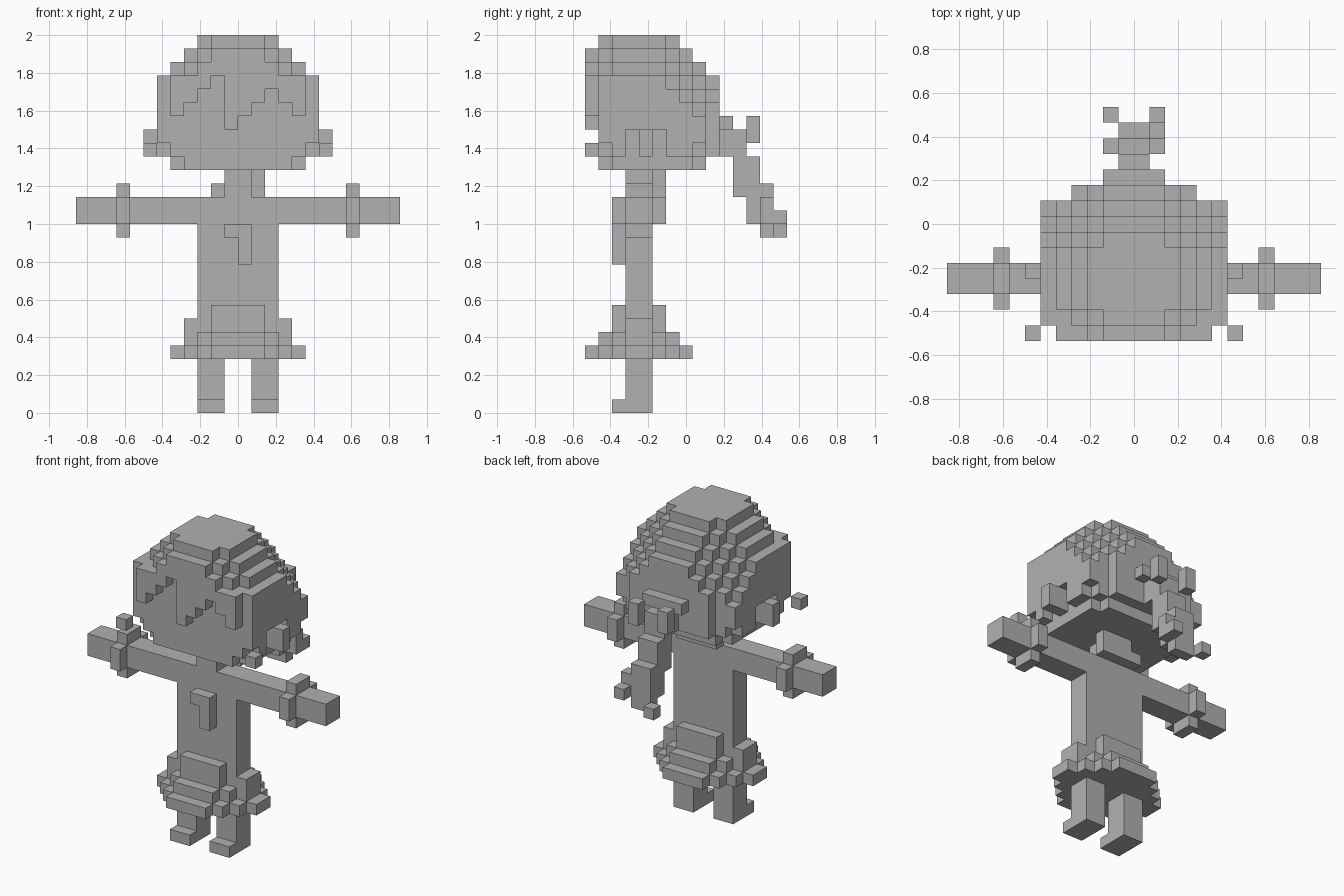
import bpy, bmesh
from mathutils import Vector

if "Cube" in bpy.data.objects:
    bpy.data.objects.remove(bpy.data.objects["Cube"])

U = 2 / 28          # edge length of one cube
Y0 = -7.5           # front of the cube grid, in cubes

grey = bpy.data.materials.new("plain grey")
grey.diffuse_color = (0.44, 0.44, 0.44, 1)
grey.use_nodes = True
grey.node_tree.nodes["Principled BSDF"].inputs["Base Color"].default_value = grey.diffuse_color


def box(x0, x1, y0, y1, z0, z1):
    return {(x, y, z) for x in range(x0, x1) for y in range(y0, y1) for z in range(z0, z1)}


def mirror(cells):
    return cells | {(-x - 1, y, z) for x, y, z in cells}


def layer(z0, z1, y0, widths):
    """Stack of rows from front to back, each with its own half width."""
    return set().union(*(box(-w, w, y0 + i, y0 + i + 1, z0, z1) for i, w in enumerate(widths)))


def build(name, cells):
    """Make a mesh from the exposed sides of a set of cubes."""
    bm = bmesh.new()
    verts = {}

    def vert(p):
        if p not in verts:
            verts[p] = bm.verts.new((p[0] * U, (p[1] + Y0) * U, p[2] * U))
        return verts[p]

    for c in cells:
        for axis in range(3):
            for side in (0, 1):
                n = list(c)
                n[axis] += 1 if side else -1
                if tuple(n) in cells:
                    continue
                a, b = (axis + 1) % 3, (axis + 2) % 3
                ring = []
                for da, db in ((0, 0), (1, 0), (1, 1), (0, 1)):
                    p = list(c)
                    p[axis] += side
                    p[a] += da
                    p[b] += db
                    ring.append(vert(tuple(p)))
                bm.faces.new(ring if side else ring[::-1])
    me = bpy.data.meshes.new(name)
    bm.to_mesh(me)
    bm.free()
    me.materials.append(grey)
    ob = bpy.data.objects.new(name, me)
    bpy.context.collection.objects.link(ob)


# Legs with feet, torso, neck and arms
build("body", mirror(box(1, 3, 3, 5, 0, 4) | box(1, 3, 2, 3, 0, 1)
                     | box(0, 3, 3, 5, 4, 16) | box(0, 1, 3, 5, 16, 18)
                     | box(3, 12, 3, 5, 14, 16)))

# Cross-shaped cuffs around the arms
build("cuffs", mirror((box(8, 9, 2, 6, 14, 16) | box(8, 9, 3, 5, 13, 17)) - box(8, 9, 3, 5, 14, 16)))

# Tie on the chest
build("tie", box(-1, 1, 2, 3, 13, 14) | box(0, 1, 2, 3, 11, 13))

# Skirt in stepped rings, hollow where the torso passes
skirt = (layer(4, 5, 0, (2, 3, 4, 5, 5, 4, 3, 2))
         | layer(5, 6, 1, (2, 3, 4, 4, 3, 2))
         | layer(6, 7, 2, (2, 4, 4, 2))
         | layer(7, 8, 2, (2, 2, 2, 2)))
build("skirt", skirt - box(-3, 3, 3, 5, 4, 8))

# Head: stepped chin, straight sides, domed crown receding at the back
head = (layer(18, 19, 1, (4, 5, 5, 5, 5, 5, 5, 4))
        | layer(19, 20, 1, (5, 6, 6, 6, 6, 6, 6, 5, 4))
        | layer(20, 22, 1, (6,) * 8 + (4,))
        | layer(22, 23, 1, (6,) * 7 + (5, 4))
        | layer(23, 24, 1, (6,) * 6 + (5, 4, 3))
        | layer(24, 25, 1, (6,) * 5 + (5, 4, 3, 2))
        | layer(25, 26, 1, (4, 5, 5, 5, 5, 4, 3, 2))
        | layer(26, 27, 1, (3, 4, 4, 4, 4, 3, 2))
        | layer(27, 28, 1, (2, 3, 3, 3, 3, 2)))
head -= mirror(box(5, 6, 3, 6, 19, 21))          # recess around each ear
build("head", head)

# Ears and loose locks beside the cheeks
build("ears", mirror(box(5, 7, 4, 5, 19, 21)))
build("cheek_locks", mirror(box(6, 7, 0, 1, 19, 20)))

# Zigzag fringe, one column at a time
fringe = set()
for x, low in zip(range(-5, 5), (22, 23, 24, 25, 21, 22, 23, 24, 23, 22)):
    out = x if x >= 0 else -x - 1
    top = 27 if out < 2 else 26 if out < 3 else 25
    fringe |= box(x, x + 1, 0, 1, low, top)
build("fringe", fringe)

# Hair at the nape
build("nape_hair", box(-2, 2, 5, 6, 16, 17) | box(-1, 2, 5, 6, 17, 18))

# Bow and ponytail with a split tip
build("bow", mirror(box(0, 2, 10, 11, 21, 22) | box(1, 2, 12, 13, 20, 22)))
build("ponytail", box(-1, 1, 10, 12, 19, 21) | box(-1, 1, 11, 13, 16, 19)
      | box(-1, 1, 12, 14, 14, 17) | box(1, 2, 13, 14, 14, 16)
      | box(-1, 1, 13, 14, 13, 15)
      | box(1, 2, 14, 15, 14, 15) | box(-2, -1, 14, 15, 13, 14))
